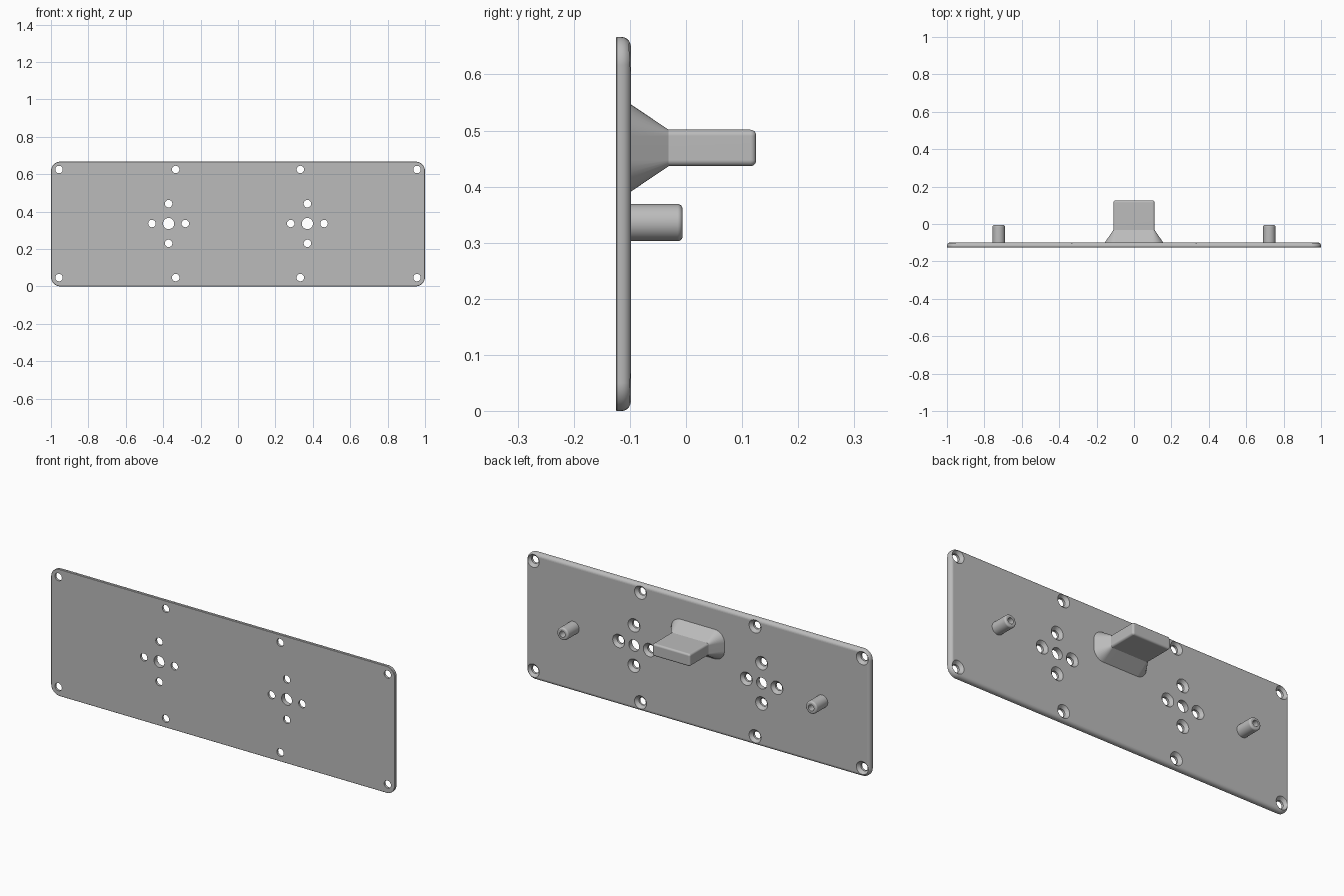
import bpy, bmesh
from math import sin, cos, pi, radians

cube = bpy.data.objects.get("Cube")
if cube:
    bpy.data.objects.remove(cube, do_unlink=True)

grey = bpy.data.materials.new("plain grey")
grey.use_nodes = True
COLOUR = (0.5, 0.5, 0.5, 1)
grey.diffuse_color = COLOUR
grey.node_tree.nodes["Principled BSDF"].inputs["Base Color"].default_value = COLOUR

FRONT, BACK = -0.125, -0.098


def rounded_rect(cx, cz, hx, hz, r, steps=8):
    """Outline in the xz plane with rounded corners."""
    pts = []
    for q, (sx, sz) in enumerate([(1, 1), (-1, 1), (-1, -1), (1, -1)]):
        for i in range(steps + 1):
            a = (q + i / steps) * pi / 2
            pts.append((cx + sx * (hx - r) + r * cos(a), cz + sz * (hz - r) + r * sin(a)))
    return pts


def circle(cx, cz, r, n=32):
    return [(cx + r * cos(2 * pi * i / n), cz + r * sin(2 * pi * i / n)) for i in range(n)]


def loft(bm, sections):
    """Skin a list of (y, outline) sections and cap both ends."""
    rings = [[bm.verts.new((x, y, z)) for x, z in pts] for y, pts in sections]
    n = len(rings[0])
    for a, b in zip(rings, rings[1:]):
        for i in range(n):
            j = (i + 1) % n
            bm.faces.new((a[i], a[j], b[j], b[i]))
    bm.faces.new(rings[0])
    bm.faces.new(rings[-1])


def fillet(y_end, r, steps=5):
    """(y, inset) pairs rounding over an edge that ends at y_end."""
    return [(y_end - r + r * sin(t), r - r * cos(t))
            for t in (i * pi / 2 / steps for i in range(steps + 1))]


def make(name, bm):
    bmesh.ops.recalc_face_normals(bm, faces=bm.faces)
    mesh = bpy.data.meshes.new(name)
    bm.to_mesh(mesh)
    bm.free()
    mesh.materials.append(grey)
    ob = bpy.data.objects.new(name, mesh)
    bpy.context.collection.objects.link(ob)
    return ob


def activate(ob):
    bpy.ops.object.select_all(action='DESELECT')
    ob.select_set(True)
    bpy.context.view_layer.objects.active = ob


def smooth(ob):
    activate(ob)
    bpy.ops.object.shade_smooth_by_angle(angle=radians(30))
    ob.modifiers.new("weighted normals", 'WEIGHTED_NORMAL').keep_sharp = True


# Plate with rounded corners and a rounded back rim
def plate_outline(inset):
    return rounded_rect(0, 0.3335, 1 - inset, 0.3335 - inset, 0.05 - inset)


bm = bmesh.new()
loft(bm, [(FRONT, plate_outline(0.002)), (FRONT + 0.002, plate_outline(0))]
     + [(y, plate_outline(d)) for y, d in fillet(BACK, 0.018)])
plate = make("plate", bm)

# Screw holes, countersunk from the back, and two plain centre holes
HOLE_Z = 0.336
screws = [(s * x, z) for s in (-1, 1) for x in (0.957, 0.333) for z in (0.047, 0.625)]
centres = [(-0.371, HOLE_Z), (0.371, HOLE_Z)]
for x, z in centres:
    screws += [(x - 0.089, z), (x + 0.089, z), (x, z - 0.106), (x, z + 0.106)]

bm = bmesh.new()
for x, z in screws:
    loft(bm, [(FRONT - 0.02, circle(x, z, 0.02)), (BACK - 0.015, circle(x, z, 0.02)),
              (BACK + 0.01, circle(x, z, 0.045))])
for x, z in centres:
    loft(bm, [(FRONT - 0.02, circle(x, z, 0.03)), (BACK + 0.02, circle(x, z, 0.03))])
cutter = make("hole_cutter", bm)
cutter.hide_render = True

cut = plate.modifiers.new("holes", 'BOOLEAN')
cut.operation = 'DIFFERENCE'
cut.solver = 'EXACT'
cut.object = cutter
activate(plate)
bpy.ops.object.modifier_apply(modifier=cut.name)
bpy.data.objects.remove(cutter, do_unlink=True)
smooth(plate)


# Handle: flared foot running into a flat grip with softened edges
def grip_outline(grow):
    return rounded_rect(0, 0.469, 0.11 + grow, 0.0325 + grow, 0.011 + grow)


bm = bmesh.new()
loft(bm, [(BACK - 0.005, grip_outline(0.045)), (BACK, grip_outline(0.045)),
          (-0.031, grip_outline(0))]
     + [(y, grip_outline(-d)) for y, d in fillet(0.125, 0.01)])
smooth(make("handle", bm))

# Pegs with a blind hole in the end
for side, x in (("right", -0.723), ("left", 0.723)):
    bm = bmesh.new()
    loft(bm, [(BACK - 0.005, circle(x, HOLE_Z, 0.033))]
         + [(y, circle(x, HOLE_Z, 0.033 - d)) for y, d in fillet(-0.006, 0.009)]
         + [(-0.006, circle(x, HOLE_Z, 0.016)), (-0.085, circle(x, HOLE_Z, 0.016))])
    smooth(make(side + "_peg", bm))
